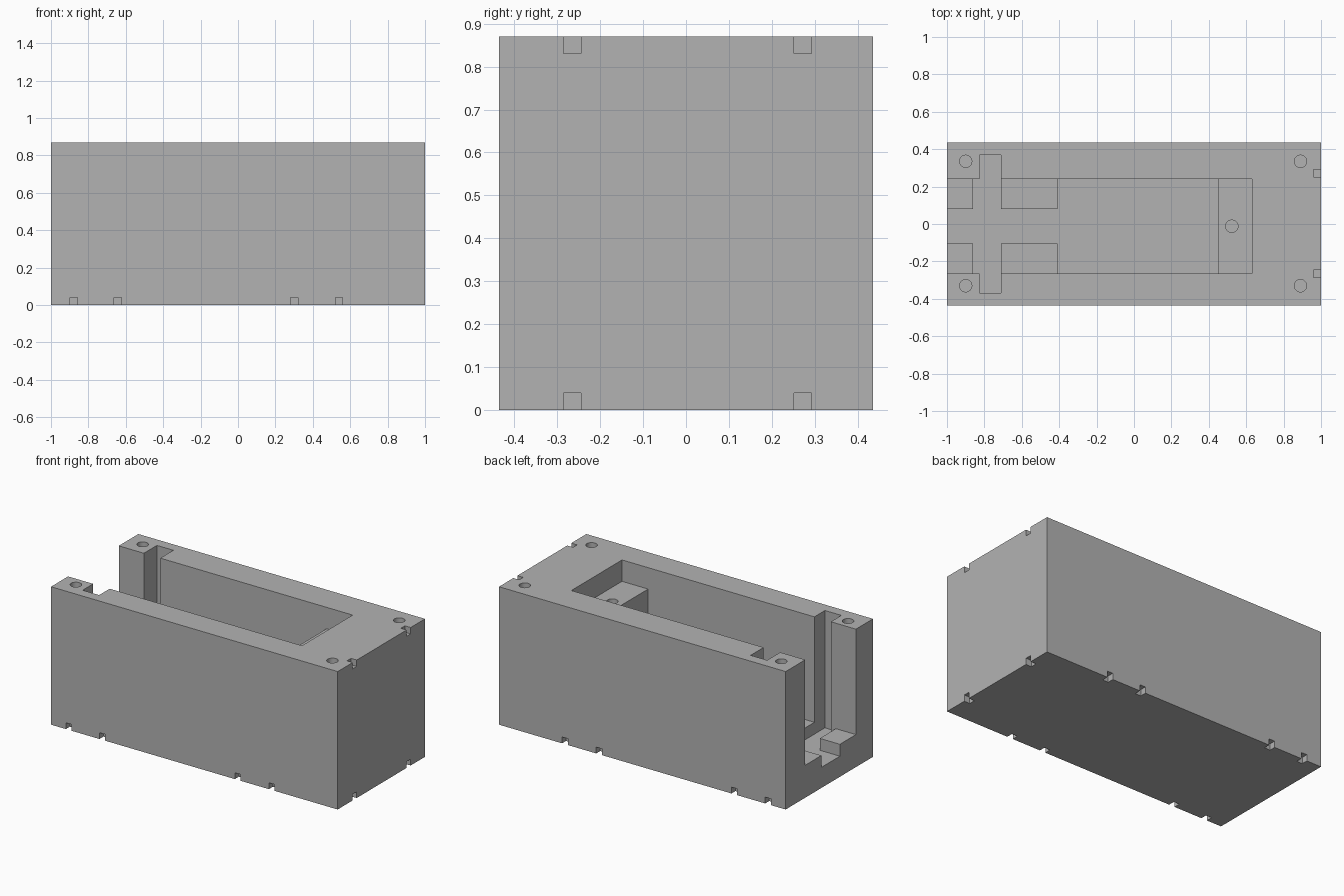
import bpy
import bmesh
from math import cos, sin, tau, radians

cube = bpy.data.objects.get("Cube")
if cube:
    bpy.data.objects.remove(cube, do_unlink=True)

grey = bpy.data.materials.new("plain grey")
grey.use_nodes = True
colour = (0.45, 0.45, 0.45, 1)
grey.diffuse_color = colour
grey.node_tree.nodes["Principled BSDF"].inputs["Base Color"].default_value = colour

HALF = 0.435
TOP = 0.87
OVER = 0.95
NOTCH = 0.04
LOW, HIGH = -0.265, 0.24       # side walls of the long pocket
CH_LOW, CH_HIGH = -0.105, 0.08  # side walls of the narrow channel


def box(x0, x1, y0, y1):
    return [(x0, y0), (x1, y0), (x1, y1), (x0, y1)]


def circle(x, y, r=0.033, n=32):
    return [(x + r * cos(tau * i / n), y + r * sin(tau * i / n)) for i in range(n)]


def prisms(name, parts):
    """Object made of upright prisms, each given as (outline, z0, z1)."""
    bm = bmesh.new()
    for outline, z0, z1 in parts:
        face = bm.faces.new([bm.verts.new((x, y, z0)) for x, y in outline])
        ext = bmesh.ops.extrude_face_region(bm, geom=[face])["geom"]
        moved = [v for v in ext if isinstance(v, bmesh.types.BMVert)]
        bmesh.ops.translate(bm, verts=moved, vec=(0, 0, z1 - z0))
    bmesh.ops.recalc_face_normals(bm, faces=bm.faces)
    mesh = bpy.data.meshes.new(name)
    bm.to_mesh(mesh)
    bm.free()
    mesh.materials.append(grey)
    obj = bpy.data.objects.new(name, mesh)
    bpy.context.collection.objects.link(obj)
    return obj


body = prisms("housing_block", [(box(-1, 1, -HALF, HALF), 0, TOP)])
bpy.context.view_layer.objects.active = body
body.select_set(True)


def cut(name, parts):
    cutter = prisms(name, parts)
    cutter.hide_render = True
    mod = body.modifiers.new(name, "BOOLEAN")
    mod.operation = "DIFFERENCE"
    mod.solver = "EXACT"
    mod.object = cutter
    bpy.ops.object.modifier_apply(modifier=name)
    bpy.data.objects.remove(cutter, do_unlink=True)


# Pocket above the raised mounting step, then pocket down to the ledges
cut("step_pocket", [(box(0.4, 0.632, LOW, HIGH), 0.735, OVER)])
cut("ledge_pocket", [(box(-1.1, 0.45, LOW, HIGH), 0.205, OVER)])

# Deep floor: narrow channel, cross slot, and wide chamber in one outline
upper = [(-1.1, CH_HIGH), (-0.86, CH_HIGH), (-0.86, HIGH), (-0.825, HIGH),
         (-0.825, 0.37), (-0.71, 0.37), (-0.71, CH_HIGH), (-0.41, CH_HIGH),
         (-0.41, HIGH), (0.45, HIGH)]
to_lower = {CH_HIGH: CH_LOW, HIGH: LOW, 0.37: -0.37}
lower = [(x, to_lower[y]) for x, y in reversed(upper)]
cut("deep_pocket", [(upper + lower, 0.13, OVER)])

# Screw holes in the four corners and in the step
holes = [(circle(x, y), TOP - 0.15, OVER) for x in (-0.9, 0.89) for y in (-0.33, 0.335)]
holes.append((circle(0.523, -0.012), 0.585, 0.8))
cut("screw_holes", holes)

# Small square notches along the bottom sides and around the closed end
h = NOTCH / 2
notches = []
for x in (-0.877, -0.642, 0.302, 0.54):
    for y in (-HALF, HALF):
        notches.append((box(x - h, x + h, y - NOTCH, y + NOTCH), -0.05, NOTCH))
for y in (-0.265, 0.272):
    end = box(1 - NOTCH, 1.05, y - h, y + h)
    notches += [(end, -0.05, NOTCH), (end, TOP - NOTCH, OVER)]
cut("edge_notches", notches)

bpy.ops.object.shade_smooth_by_angle(angle=radians(30))
